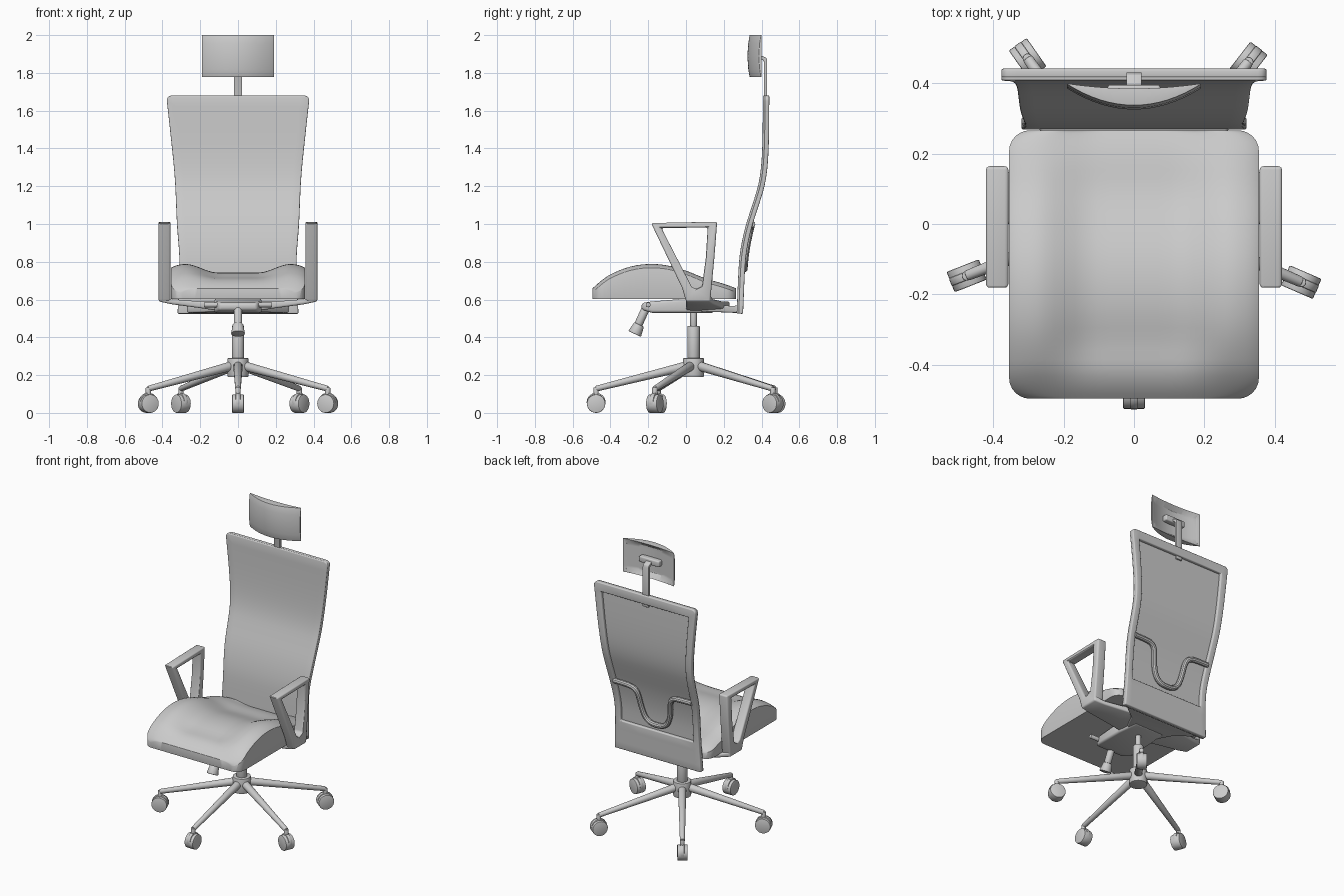
import bpy, bmesh, math
from mathutils import Vector

if "Cube" in bpy.data.objects:
    bpy.data.objects.remove(bpy.data.objects["Cube"])

def finish(name, bm, bevel=0.0, seg=3, solid=0.0):
    bmesh.ops.recalc_face_normals(bm, faces=bm.faces[:])
    me = bpy.data.meshes.new(name)
    bm.to_mesh(me)
    bm.free()
    ob = bpy.data.objects.new(name, me)
    bpy.context.collection.objects.link(ob)
    if solid:
        m = ob.modifiers.new("Solid", 'SOLIDIFY')
        m.thickness, m.offset = solid, 0
    if bevel:
        m = ob.modifiers.new("Bevel", 'BEVEL')
        m.width, m.segments, m.limit_method = bevel, seg, 'ANGLE'
        m.angle_limit = math.radians(40)
    return ob

def rod(name, p, q, r1, r2=None, bevel=0.004, sides=28):
    p, q = Vector(p), Vector(q)
    bm = bmesh.new()
    bmesh.ops.create_cone(bm, cap_ends=True, segments=sides, radius1=r1,
                          radius2=r1 if r2 is None else r2, depth=(q - p).length)
    ob = finish(name, bm, bevel, 2)
    ob.location = (p + q) / 2
    ob.rotation_euler = (q - p).to_track_quat('Z', 'Y').to_euler()
    return ob

def sheet(us, vs, fn):
    bm = bmesh.new()
    g = [[bm.verts.new(fn(u, v)) for u in us] for v in vs]
    for j in range(len(vs) - 1):
        for i in range(len(us) - 1):
            bm.faces.new((g[j][i], g[j][i + 1], g[j + 1][i + 1], g[j + 1][i]))
    return bm, g

def loft(name, rings, bevel, closed=False):
    """Skin four-point rings; optionally join the last ring to the first."""
    bm = bmesh.new()
    g = [[bm.verts.new(p) for p in r] for r in rings]
    n = len(g)
    for a in range(n if closed else n - 1):
        for i in range(4):
            k = (i + 1) % 4
            bm.faces.new((g[a][i], g[a][k], g[(a + 1) % n][k], g[(a + 1) % n][i]))
    if not closed:
        bm.faces.new(g[0])
        bm.faces.new(g[-1])
    return finish(name, bm, bevel)

def band(name, outer, inner, x0, x1, bevel, closed=False):
    """Strip between two (y, z) polylines, with thickness along x."""
    return loft(name, [[(x0, *o), (x1, *o), (x1, *i), (x0, *i)]
                       for o, i in zip(outer, inner)], bevel, closed)

def smooth_curve(pts):
    """Cubic interpolation through (t, value) points."""
    def f(t):
        n = len(pts)
        k = max(0, min(n - 2, sum(p[0] <= t for p in pts) - 1))
        slope = lambda i: ((pts[min(i + 1, n - 1)][1] - pts[max(i - 1, 0)][1]) /
                           (pts[min(i + 1, n - 1)][0] - pts[max(i - 1, 0)][0]))
        (a, va), (b, vb) = pts[k], pts[k + 1]
        h = b - a
        s = (t - a) / h
        return ((2*s**3 - 3*s*s + 1) * va + (s**3 - 2*s*s + s) * h * slope(k) +
                (3*s*s - 2*s**3) * vb + (s**3 - s*s) * h * slope(k + 1))
    return f

def sstep(a, b, t):
    t = max(0, min(1, (t - a) / (b - a)))
    return t * t * (3 - 2 * t)

# Five-star base: hub, gas column, legs and casters
HUB = Vector((0, 0.04, 0))
rod("base_hub", HUB + Vector((0, 0, .19)), HUB + Vector((0, 0, .29)), .055)
rod("column_sleeve", HUB + Vector((0, 0, .27)), HUB + Vector((0, 0, .46)), .033)
rod("column_piston", HUB + Vector((0, 0, .45)), HUB + Vector((0, 0, .56)), .018)
for i, (x, y) in enumerate([(0, -.476), (.475, -.165), (.325, .46), (-.302, .47), (-.475, -.147)]):
    c = Vector((x, y, 0))
    d = (c - HUB).normalized()
    side = Vector((-d.y, d.x, 0))
    rod(f"base_leg_{i}", HUB + Vector((0, 0, .25)) + d * .03, c + Vector((0, 0, .128)), .025, .015)
    rod(f"caster_stem_{i}", c + Vector((0, 0, .08)), c + Vector((0, 0, .135)), .014)
    w = c + Vector((0, 0, .049))
    rod(f"caster_wheel_{i}", w - side * .031, w + side * .031, .049)
    rod(f"caster_hood_{i}", w - side * .012 + Vector((0, 0, .007)),
        w + side * .012 + Vector((0, 0, .007)), .05)

# Seat cushion: saddle-shaped top, rounded outline, flat underside
seat_top = smooth_curve([(-.5, .655), (-.45, .70), (-.4, .735), (-.3, .775), (-.2, .79), (-.1, .783),
                         (0, .755), (.1, .715), (.2, .685), (.27, .66)])
def seat_point(u, v):
    y = -.115 + .381 * v
    d = max(0, abs(y + .115) - .321)
    x = u * (.295 + math.sqrt(max(0, .06**2 - d * d)))
    dip = .048 * (1 - sstep(.3, .8, abs(u))) * sstep(-.5, -.3, y) * (1 - .6 * sstep(0, .26, y))
    return (x, y, seat_top(y) - dip - .022 * abs(u)**10)
spread = [math.sin(math.pi / 2 * (k / 16 - 1)) for k in range(33)]
bm, _ = sheet(spread, spread, seat_point)
ext = bmesh.ops.extrude_face_region(bm, geom=bm.faces[:])
for v in ext["geom"]:
    if isinstance(v, bmesh.types.BMVert):
        v.co.z = .602
finish("seat", bm, .014)

# Backrest: thin front panel with a raised border frame behind it
back_y = smooth_curve([(.525, .267), (.8, .28), (.9, .294), (1.0, .318), (1.1, .35), (1.2, .38),
                       (1.3, .396), (1.45, .404), (1.68, .406)])
back_w = smooth_curve([(.525, .32), (.8, .31), (1.0, .323), (1.25, .335), (1.5, .36), (1.68, .38)])
cols = [-1, -.87, -.45, 0, .45, .87, 1]
rows = [.525 + .195 * k / 4 for k in range(5)] + [.72 + .9 * k / 24 for k in range(1, 25)] + [1.68]
for name, off, thick, hollow in (("back_panel", .008, .014, False), ("back_frame", .022, .026, True)):
    bm, g = sheet(cols, rows, lambda u, z: (u * back_w(z), back_y(z) + off, z))
    corners = [g[-1][0], g[-1][-1]]
    if hollow:
        holes = [f for f in bm.faces if .72 < f.calc_center_median().z < 1.62
                 and abs(f.calc_center_median().x) < .8 * back_w(f.calc_center_median().z)]
        bmesh.ops.delete(bm, geom=holes, context='FACES')
    bmesh.ops.bevel(bm, geom=corners, offset=.028, segments=4, profile=.5, affect='VERTICES')
    finish(name, bm, .006, 3, thick)

# Lumbar bracket: curved bar dipping in a U across the opening
half = [(.29, 1.0), (.22, 1.0), (.15, .995), (.12, .96), (.112, .88), (.09, .80), (.05, .765)]
path = half + [(0, .76)] + [(-x, z) for x, z in reversed(half)]
cu = bpy.data.curves.new("lumbar_bracket", 'CURVE')
cu.dimensions, cu.bevel_depth, cu.bevel_resolution, cu.use_fill_caps = '3D', .017, 3, True
sp = cu.splines.new('NURBS')
sp.points.add(len(path) - 1)
for p, (x, z) in zip(sp.points, path):
    p.co = (x, back_y(z) + .032, z, 1)
sp.use_endpoint_u, sp.order_u, sp.resolution_u = True, 3, 5
bpy.context.collection.objects.link(bpy.data.objects.new("lumbar_bracket", cu))

# Headrest: crescent pad with a hollow rear, on a bent post
ticks = [k / 8 - 1 for k in range(17)]
bm, _ = sheet(ticks, [1.777, 1.82, 1.89, 1.955, 2.0],
              lambda u, z: (.19 * u, .325 + .06 * u * u + .012 * ((z - 1.8885) / .111)**2, z))
ext = bmesh.ops.extrude_face_region(bm, geom=bm.faces[:])
rear = [f for f in ext["geom"] if isinstance(f, bmesh.types.BMFace)]
for v in ext["geom"]:
    if isinstance(v, bmesh.types.BMVert):
        v.co.y = .385 + .014 * (v.co.x / .19)**2
bmesh.ops.recalc_face_normals(bm, faces=bm.faces[:])
bmesh.ops.inset_region(bm, faces=rear, thickness=.028)
for v in {v for f in rear for v in f.verts}:
    v.co.y -= .028 * (1 - (v.co.x / .19)**2)
finish("headrest", bm, .007)
band("headrest_post", [(.43, 1.6), (.43, 1.865), (.424, 1.88), (.37, 1.905)],
     [(.412, 1.6), (.412, 1.86), (.408, 1.868), (.37, 1.885)], -.022, .022, .003)
band("headrest_mount", [(.395, 1.87), (.395, 1.91)], [(.355, 1.87), (.355, 1.91)], -.075, .075, .008)

# Armrests: triangular loops
for s, label in ((1, "right"), (-1, "left")):
    band("armrest_" + label,
         [(-.185, 1.005), (.165, 1.012), (.15, .82), (.128, .59), (0, .59), (-.02, .66)],
         [(-.13, .978), (.115, .982), (.105, .82), (.085, .672), (.052, .655), (.03, .668)],
         s * .357, s * .42, .011, True)

# Cross beam joining the armrests under the seat
half = [(.42, .0, .128, .59, .625), (.35, .0, .15, .575, .602), (.2, .0, .2, .555, .59), (.1, .0, .23, .54, .59)]
full = half + [(-a[0], *a[1:]) for a in reversed(half)]
loft("arm_cross_beam", [[(x, a, c), (x, b, c), (x, b, d), (x, a, d)] for x, a, b, c, d in full], .01)

# Tilt mechanism housing and the plate running back to the backrest
def along_y(name, secs, bevel):
    loft(name, [[(-w, y, a), (w, y, a), (w, y, b), (-w, y, b)] for y, w, a, b in secs], bevel)
along_y("tilt_housing", [(-.235, .10, .545, .582), (-.18, .125, .53, .59), (0, .125, .53, .605), (.15, .11, .53, .605)], .014)
along_y("back_support_plate", [(.08, .12, .535, .585), (.18, .17, .533, .572), (.25, .26, .53, .565), (.295, .28, .53, .575)], .008)

# Adjustment rod and front lever
rod("adjust_rod", (-.18, -.2, .572), (.18, -.2, .572), .013)
rod("lever_shaft", (0, -.21, .56), (0, -.258, .455), .022)
rod("lever_knob", (0, -.248, .468), (0, -.272, .418), .028, .037)

# Bake modifiers and shade
bpy.ops.object.select_all(action='SELECT')
bpy.context.view_layer.objects.active = bpy.data.objects["seat"]
bpy.ops.object.convert(target='MESH')
bpy.ops.object.shade_smooth_by_angle(angle=math.radians(35))
